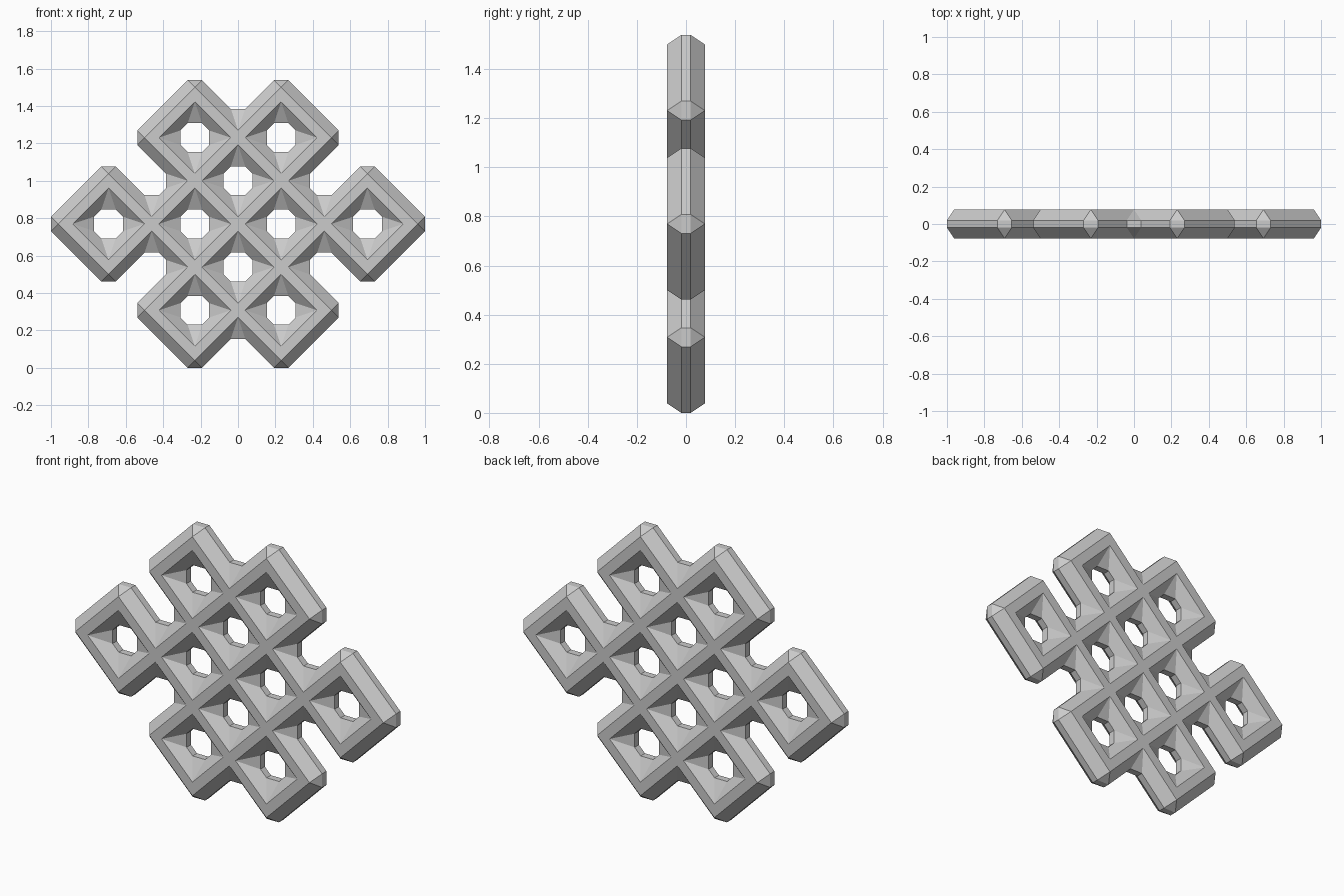
import bpy, bmesh

if "Cube" in bpy.data.objects:
    bpy.data.objects.remove(bpy.data.objects["Cube"])

U = 1 / 26            # grid unit: the model is 52 units wide
ZC = 20 * U           # height of the centre
TOP, MID = 2.0, 0.5   # half depth at the flat ridge and at the edge band

# centres of the diamond cells, mirrored left/right and up/down
cells = set()
for cx, cz in [(0, 6), (6, 0), (18, 0), (6, 12)]:
    for sx in (-1, 1):
        for sz in (-1, 1):
            cells.add((cx * sx, cz * sz))

DIRS = [(1, 0), (0, 1), (-1, 0), (0, -1)]
nodes = {}            # lattice node -> outward directions of the cells using it
for cx, cz in cells:
    for k, (dx, dz) in enumerate(DIRS):
        nodes.setdefault((cx + 6 * dx, cz + 6 * dz), []).append(k)

bm = bmesh.new()


def rot(x, z, k):
    for _ in range(k):
        x, z = -z, x
    return x, z


def face(node, k, pts):
    """Add one polygon given as (x, z, depth), turned k quarter turns about a node."""
    vs = []
    for x, z, d in pts:
        x, z = rot(x, z, k)
        vs.append(bm.verts.new(((node[0] + x) * U, -d * U, (node[1] + z) * U + ZC)))
    bm.faces.new(vs)


def chain(node, k, flat, band):
    """Sloped faces on front and back, and the edge band between them."""
    for s in (1, -1):
        for side in (1, -1):
            (fx, fz), (gx, gz) = flat
            (ax, az), (bx, bz) = band
            face(node, k, [(fx, side * fz, s * TOP), (gx, side * gz, s * TOP),
                           (bx, side * bz, s * MID), (ax, side * az, s * MID)])
        face(node, k, [(fx, 0, s * TOP), (ax, az, s * MID), (ax, -az, s * MID)])
    for side in (1, -1):
        face(node, k, [(ax, side * az, MID), (bx, side * bz, MID),
                       (bx, side * bz, -MID), (ax, side * az, -MID)])
    face(node, k, [(ax, az, MID), (ax, -az, MID), (ax, -az, -MID), (ax, az, -MID)])


def inner_corner(node, k):
    chain(node, k, [(1, 0), (3.5, 2.5)], [(4, 1), (4.5, 1.5)])


def outer_corner(node, k):
    chain(node, k, [(1, 0), (-2.5, 3.5)], [(2, 1), (-1.5, 4.5)])


for node, outward in nodes.items():
    if len(outward) == 1:
        # bend at the tip of a cell
        k = outward[0]
        outer_corner(node, k)
        inner_corner(node, (k + 2) % 4)
        ridge = [(1, 0), (-2.5, 3.5), (-3.5, 2.5), (-1, 0), (-3.5, -2.5), (-2.5, -3.5)]
    else:
        # crossing of two bars
        k = 0
        ridge = []
        for q in range(4):
            inner_corner(node, q)
            ridge += [rot(1, 0, q), rot(3.5, 2.5, q), rot(2.5, 3.5, q)]
    for s in (1, -1):
        face(node, k, [(x, z, s * TOP) for x, z in ridge])

bmesh.ops.remove_doubles(bm, verts=bm.verts[:], dist=1e-4)
bmesh.ops.recalc_face_normals(bm, faces=bm.faces[:])
mesh = bpy.data.meshes.new("knot_lattice")
bm.to_mesh(mesh)
bm.free()
bpy.context.collection.objects.link(bpy.data.objects.new("knot_lattice", mesh))
